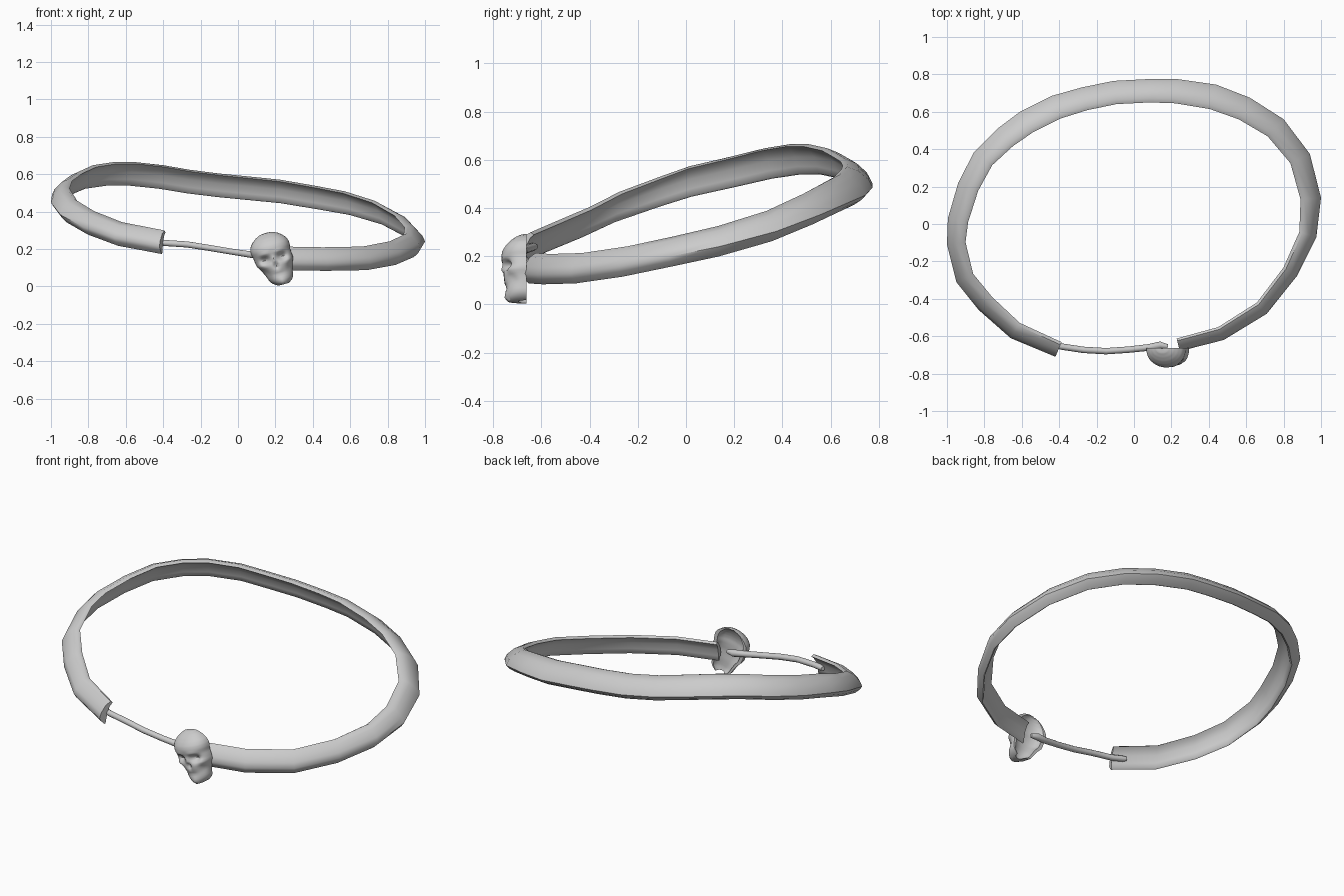
import bpy, bmesh, math
from mathutils import Vector

if "Cube" in bpy.data.objects:
    bpy.data.objects.remove(bpy.data.objects["Cube"])

metal = bpy.data.materials.new("grey metal")
metal.diffuse_color = (0.6, 0.6, 0.6, 1)
metal.use_nodes = True
metal.node_tree.nodes["Principled BSDF"].inputs["Base Color"].default_value = metal.diffuse_color


def skin(name, rings, smooth_angle):
    """Join closed rings of points into a capped tube."""
    bm = bmesh.new()
    vr = [[bm.verts.new(p) for p in ring] for ring in rings]
    n = len(vr[0])
    for a, b in zip(vr, vr[1:]):
        for i in range(n):
            bm.faces.new((a[i], a[(i + 1) % n], b[(i + 1) % n], b[i]))
    bm.faces.new(vr[0][::-1])
    bm.faces.new(vr[-1])
    bmesh.ops.recalc_face_normals(bm, faces=bm.faces)
    me = bpy.data.meshes.new(name)
    bm.to_mesh(me)
    bm.free()
    me.materials.append(metal)
    ob = bpy.data.objects.new(name, me)
    bpy.context.collection.objects.link(ob)
    bpy.ops.object.select_all(action='DESELECT')
    ob.select_set(True)
    bpy.context.view_layer.objects.active = ob
    bpy.ops.object.shade_smooth_by_angle(angle=math.radians(smooth_angle))
    return ob


def tangents(pts):
    last = len(pts) - 1
    return [(pts[min(i + 1, last)] - pts[max(i - 1, 0)]).normalized()
            for i in range(len(pts))]


# Band: outer edge x, y, mid height z and radial thickness
band_path = [
    (-.42, -.71, .236, .085), (-.66, -.61, .28, .095), (-.83, -.46, .34, .10),
    (-.95, -.31, .405, .10), (-1.0, -.11, .47, .10), (-.995, .03, .51, .11),
    (-.94, .22, .55, .115), (-.855, .385, .585, .12), (-.73, .51, .602, .125),
    (-.61, .60, .602, .13), (-.44, .685, .585, .13), (-.28, .73, .56, .125),
    (-.11, .765, .54, .125), (.08, .775, .522, .125), (.23, .775, .508, .13),
    (.44, .745, .475, .135), (.62, .675, .445, .13), (.80, .56, .395, .125),
    (.94, .375, .325, .115), (1.0, .14, .262, .11), (.975, -.07, .22, .095),
    (.87, -.28, .178, .085), (.71, -.48, .15, .08), (.48, -.62, .146, .075),
    (.245, -.68, .15, .07)]
# Inward-leaning channel section: inward fraction, height
section = [(1, .053), (.82, .063), (.45, .045), (.12, .008), (0, -.022),
           (.13, -.042), (.38, -.063), (.46, -.058), (.52, -.03), (.62, .01),
           (.8, .038)]
flat = [Vector((p[0], p[1], 0)) for p in band_path]
rings = []
for (x, y, z, w), t in zip(band_path, tangents(flat)):
    inward = Vector((t.y, -t.x, 0))
    rings.append([Vector((x, y, z + h)) + inward * w * f for f, h in section])
skin("band", rings, 55)

# Clasp rod: thin bent tube with a tapered tip
rod_path = [(-.47, -.625, .24, .012), (-.45, -.635, .238, .017),
            (-.39, -.655, .232, .017), (-.27, -.673, .224, .017),
            (-.15, -.68, .205, .017), (-.03, -.672, .185, .017),
            (.08, -.66, .168, .018), (.14, -.648, .162, .02),
            (.18, -.655, .158, .012)]
mid = [Vector(p[:3]) for p in rod_path]
rings = []
for c, t, p in zip(mid, tangents(mid), rod_path):
    side = t.cross(Vector((0, 0, 1))).normalized()
    up = side.cross(t)
    rings.append([c + p[3] * (side * math.cos(a) + up * math.sin(a))
                  for a in (k * math.tau / 10 for k in range(10))])
skin("clasp_rod", rings, 60)

# Skull: stacked half ovals (height, half width, depth), tilted sideways
outline = [(0, .030, .074), (.010, .048, .082), (.03, .064, .084),
           (.07, .075, .088), (.10, .086, .096), (.125, .100, .098),
           (.15, .102, .096), (.175, .102, .098), (.20, .107, .104),
           (.22, .106, .100), (.24, .098, .088), (.26, .080, .070),
           (.275, .060, .050), (.287, .034, .028), (.290, .008, .008)]
# Dents and bumps: sideways, height, radius u, radius v, amount
features = [(.048, .148, .026, .019, -.034), (0, .108, .012, .017, -.022),
            (.070, .080, .020, .024, -.022), (.045, .180, .035, .010, .008),
            (.082, .120, .020, .012, .014), (0, .062, .040, .007, -.010),
            (0, .020, .025, .014, .008), (0, .142, .010, .018, .008)]


def at_height(v):
    for a, b in zip(outline, outline[1:]):
        if v <= b[0]:
            k = (v - a[0]) / (b[0] - a[0])
            return [a[j] + (b[j] - a[j]) * k for j in (1, 2)]
    return outline[-1][1:]


tilt, back = math.radians(15), -.663
rows, cols = 40, 32


def place(u, d, v):
    u += .02 * max(0, 1 - v / .18)  # jaw set to one side
    return Vector((.225 + u * math.cos(tilt) - v * math.sin(tilt), back - d,
                   .006 + u * math.sin(tilt) + v * math.cos(tilt)))


rings = []
for r in range(rows + 1):
    v = .290 * math.sin(math.pi / 2 * (r / rows) ** .9)
    hw, depth = at_height(v)
    ring = []
    for c in range(cols + 1):
        a = math.pi * c / cols
        u, d = -hw * math.cos(a), depth * math.sin(a) ** .85 if 0 < c < cols else 0
        for fu, fv, ru, rv, amt in features:
            g = math.exp(-((abs(u) - fu) / ru) ** 2 - ((v - fv) / rv) ** 2)
            d += amt * g * math.sin(a)
        ring.append(place(u, d, v))
    # Shallow hollow at the rear
    for c in range(9):
        a = math.pi * c / 8
        ring.append(place(.8 * hw * math.cos(a), .45 * depth * math.sin(a), v))
    rings.append(ring)
skin("skull", rings, 50)
